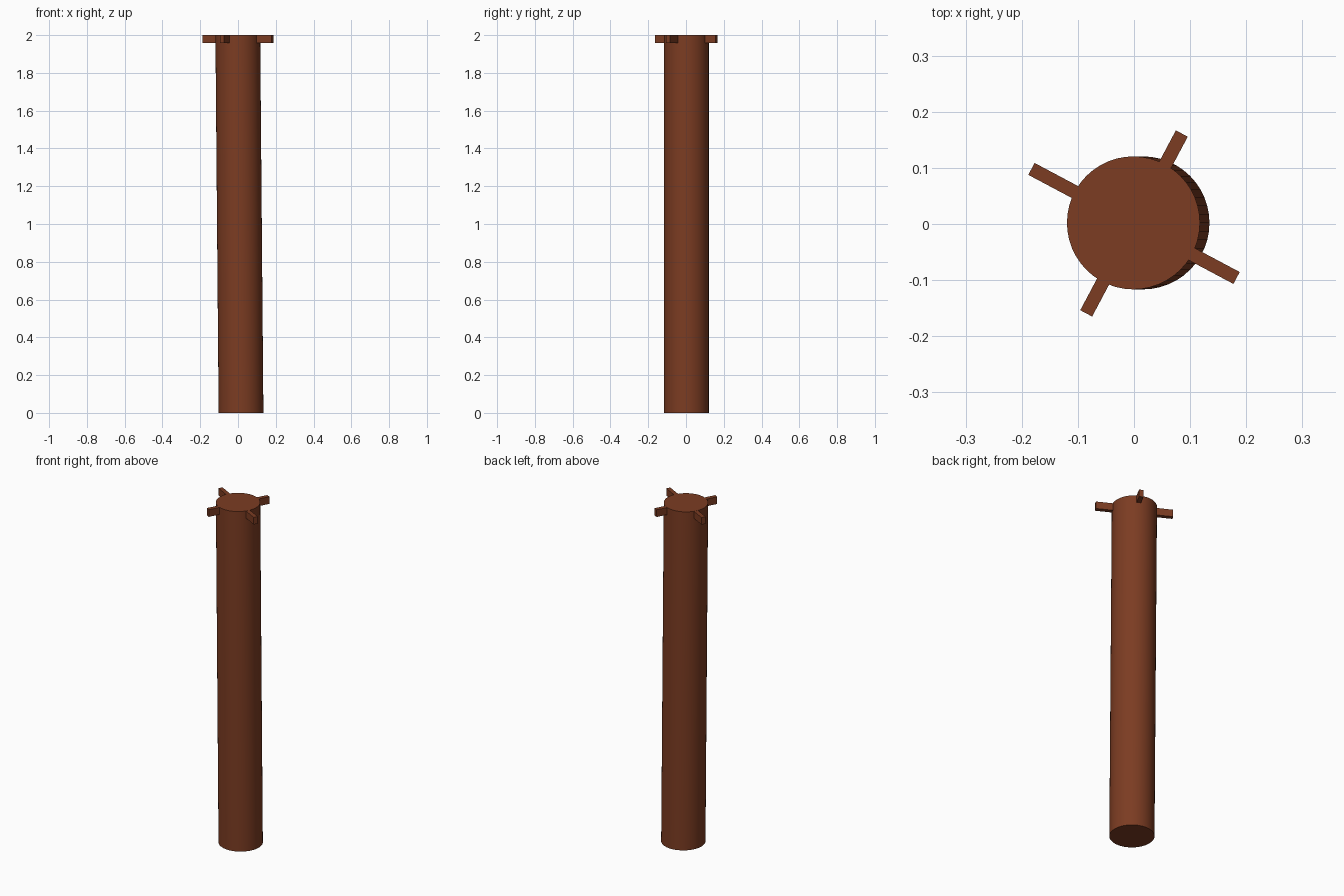
import bpy, math
from mathutils import Vector

if "Cube" in bpy.data.objects:
    bpy.data.objects.remove(bpy.data.objects["Cube"])

mat = bpy.data.materials.new("rust_brown")
mat.diffuse_color = (0.2, 0.045, 0.016, 1)
mat.use_nodes = True
mat.node_tree.nodes["Principled BSDF"].inputs["Base Color"].default_value = mat.diffuse_color

TOP = Vector((-0.001, 0.002, 2.0))
BOTTOM_SHIFT = 0.017


def finish(obj, name):
    obj.name = name
    obj.data.materials.append(mat)


# Slightly leaning round post, with level ends
bpy.ops.mesh.primitive_cylinder_add(vertices=48, radius=0.1185, depth=2, location=(0, 0, 0))
post = bpy.context.object
for v in post.data.vertices:
    v.co.x += TOP.x + (BOTTOM_SHIFT if v.co.z < 0 else 0)
    v.co.y += TOP.y
    v.co.z += 1
bpy.ops.object.shade_smooth_by_angle(angle=math.radians(30))
finish(post, "post")


# Two crossed bars set flush into the top of the post
def bar(name, length, angle, z_top):
    height = 0.042
    bpy.ops.mesh.primitive_cube_add(size=1, location=(0, 0.001, z_top - height / 2),
                                    rotation=(0, 0, math.radians(angle)))
    obj = bpy.context.object
    obj.scale = (length, 0.024, height)
    bpy.ops.object.transform_apply(location=False, rotation=False, scale=True)
    finish(obj, name)


bar("long_crossbar", 0.414, -28, 1.9995)
bar("short_crossbar", 0.363, 62, 1.9995)
